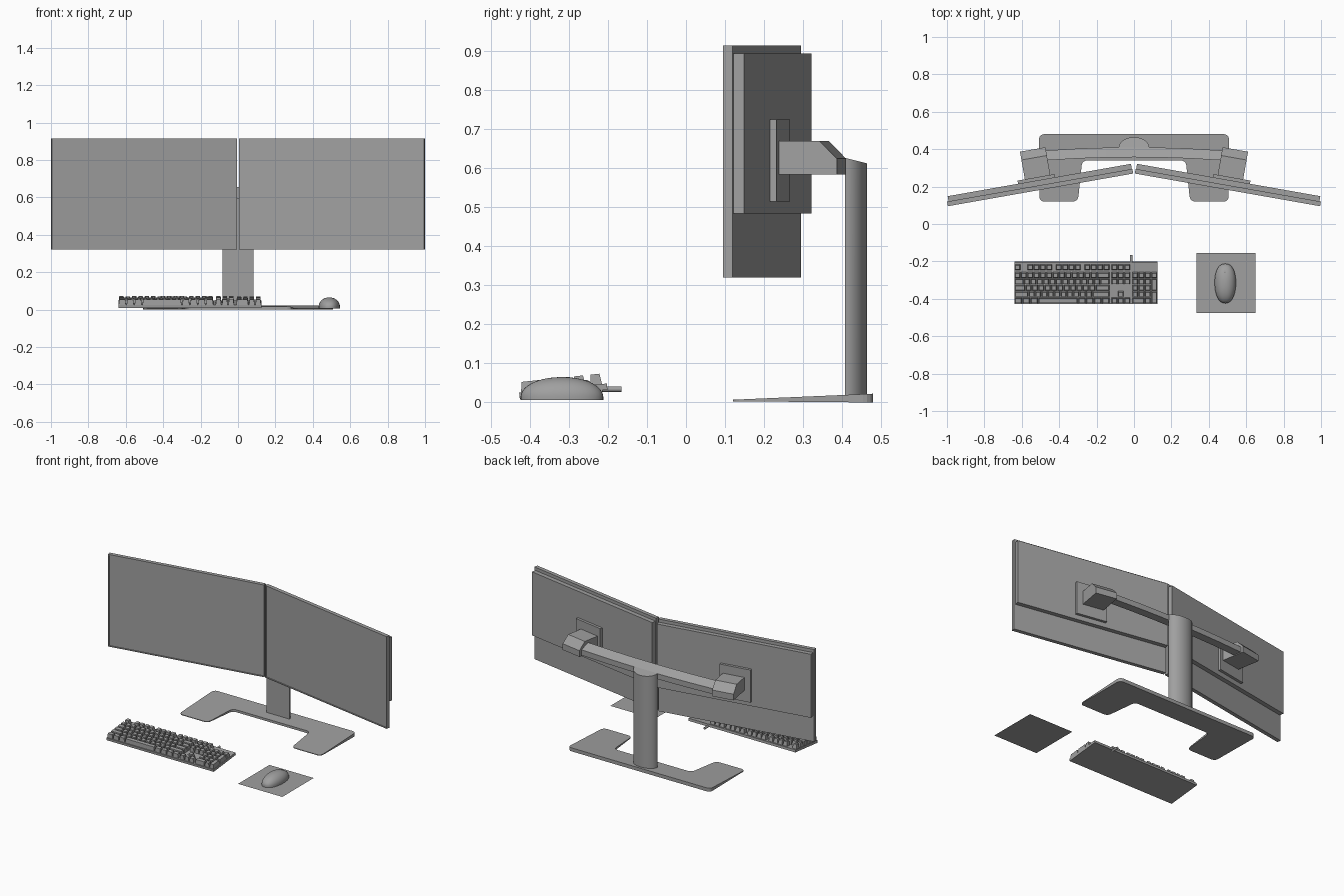
import bpy, bmesh
from math import sin, cos, pi, radians
from mathutils import Matrix

if "Cube" in bpy.data.objects:
    bpy.data.objects.remove(bpy.data.objects["Cube"])

dark = bpy.data.materials.new("dark_grey")
dark.diffuse_color = (0.35, 0.35, 0.35, 1)
dark.use_nodes = True
dark.node_tree.nodes["Principled BSDF"].inputs["Base Color"].default_value = dark.diffuse_color


def finish(name, bm, mirror=False, smooth=False):
    bmesh.ops.recalc_face_normals(bm, faces=bm.faces[:])
    me = bpy.data.meshes.new(name)
    bm.to_mesh(me)
    bm.free()
    me.materials.append(dark)
    if smooth:
        me.shade_smooth()
        me.set_sharp_from_angle(angle=radians(35))
    ob = bpy.data.objects.new(name, me)
    bpy.context.collection.objects.link(ob)
    if mirror:
        ob.modifiers.new("mirror", 'MIRROR').use_mirror_merge = False
    return ob


def loft(bm, rings):
    """Join equal closed rings of points with quads and cap the ends."""
    vr = [[bm.verts.new(p) for p in r] for r in rings]
    n = len(vr[0])
    for a, b in zip(vr, vr[1:]):
        for i in range(n):
            j = (i + 1) % n
            bm.faces.new((a[i], a[j], b[j], b[i]))
    bm.faces.new(vr[0])
    bm.faces.new(vr[-1])


def box(bm, x0, x1, y0, y1, z0, z1, taper=0.0):
    def ring(z, t):
        return [(x0 + t, y0 + t, z), (x1 - t, y0 + t, z), (x1 - t, y1 - t, z), (x0 + t, y1 - t, z)]
    loft(bm, [ring(z0, 0), ring(z1, taper)])


# Local frame of the right monitor, angled inward and mirrored to the left
MON = Matrix.Translation((0.5025, 0.182, 0)) @ Matrix.Rotation(radians(-10), 4, 'Z')


def finish_monitor(name, bm):
    bm.transform(MON)
    return finish(name, bm, mirror=True)


# Screen panels with recessed display
bm = bmesh.new()
box(bm, -0.506, 0.5, 0, 0.025, 0.32, 0.915)
bmesh.ops.recalc_face_normals(bm, faces=bm.faces[:])
front = [f for f in bm.faces if f.normal.y < -0.9]
bmesh.ops.inset_region(bm, faces=front, thickness=0.008, depth=0)
bmesh.ops.inset_region(bm, faces=front, thickness=0.001, depth=-0.004)
finish_monitor("screen_panel", bm)

# Thicker rear housings
bm = bmesh.new()
box(bm, -0.503, 0.492, 0.025, 0.053, 0.485, 0.895)
finish_monitor("rear_housing", bm)

# Mount plates
bm = bmesh.new()
box(bm, -0.09, 0.11, 0.053, 0.07, 0.515, 0.725)
finish_monitor("mount_plate", bm)

# Mount heads with sloping back
prof = [(0.07, 0.585), (0.22, 0.585), (0.22, 0.625), (0.175, 0.67), (0.07, 0.67)]
bm = bmesh.new()
loft(bm, [[(x, y, z) for y, z in prof] for x in (-0.068, 0.07)])
finish_monitor("mount_head", bm)

# Crossbar, gently bowed
prof = [(0.357, 0.59), (0.41, 0.59), (0.41, 0.625), (0.357, 0.655)]
bm = bmesh.new()
loft(bm, [[(x, y - 0.075 * x * x, z) for y, z in prof]
          for x in (-0.48, -0.3, -0.15, 0, 0.15, 0.3, 0.48)])
finish("crossbar", bm)

# Column: flat front, rounded back, sloping top
sec = [(0.082 * cos(pi * i / 20), 0.408 + 0.056 * sin(pi * i / 20)) for i in range(21)]
bm = bmesh.new()
loft(bm, [[(x, y, 0.012) for x, y in sec],
          [(x, y, 0.627 - 0.25 * (y - 0.408)) for x, y in sec]])
finish("column", bm, smooth=True)

# U-shaped foot, thinner at the front
half = [(0.508, 0.48), (0.506, 0.12), (0.30, 0.12), (0.277, 0.34)]
out = half + [(-x, y) for x, y in reversed(half)]
bm = bmesh.new()
loft(bm, [[(x, y, z) for x, y in out] for z in (0, 0.02)])
up = [e for e in bm.edges if abs(e.verts[0].co.z - e.verts[1].co.z) > 0.01]
bmesh.ops.bevel(bm, geom=up, offset=0.026, segments=4, profile=0.5, affect='EDGES')
for v in bm.verts:
    v.co.z = 0.007 + 0.043 * (v.co.y - 0.12) if v.co.z > 0.01 else 0.003 * (0.48 - v.co.y) / 0.36
finish("foot", bm)

# Keyboard frame: front edge origin, tilted up toward the rear
U = 0.034
KB = Matrix.Translation((-0.64, -0.426, 0.009)) @ Matrix.Rotation(radians(6), 4, 'X')
bm = bmesh.new()
box(bm, 0, 0.765, 0, 0.226, 0, 0.016)
bm.transform(KB)
finish("keyboard_body", bm)

# Keys: (row, start column, list of widths); row 5.25 is the function row
rows = [
    (0, 0, [1.25, 1.25, 1.25, 6.25, 1.25, 1.25, 1.25, 1.25]),
    (1, 0, [2.25] + [1] * 10 + [2.75]),
    (2, 0, [1.75] + [1] * 11 + [2.25]),
    (3, 0, [1.5] + [1] * 12 + [1.5]),
    (4, 0, [1] * 13 + [2]),
    (5.25, 0, [1]), (5.25, 2, [1] * 4), (5.25, 6.5, [1] * 4), (5.25, 11, [1] * 4),
    (0, 15.25, [1] * 3), (1, 16.25, [1]), (3, 15.25, [1] * 3), (4, 15.25, [1] * 3),
    (5.25, 15.25, [1] * 3),
    (0, 18.5, [2, 1]), (1, 18.5, [1] * 3), (2, 18.5, [1] * 3), (3, 18.5, [1] * 3),
    (4, 18.5, [1] * 4),
]
keys = [(r, c + sum(ws[:i]), w, 1) for r, c, ws in rows for i, w in enumerate(ws)]
keys += [(0, 21.5, 1, 2), (2, 21.5, 1, 2)]
bm = bmesh.new()
g = 0.002
for r, c, w, h in keys:
    x, y = c * U, 0.003 + r * U
    box(bm, x + g, x + w * U - g, y + g, y + h * U - g, 0.016, 0.043, 0.0038)
bm.transform(KB)
finish("keys", bm)

# Keyboard cable stub
bm = bmesh.new()
loft(bm, [[(-0.015 + 0.007 * cos(a * pi / 6), y, 0.034 + 0.007 * sin(a * pi / 6))
           for a in range(12)] for y in (-0.215, -0.165)])
finish("cable_stub", bm, smooth=True)

# Mouse pad: single thin sheet
bm = bmesh.new()
bm.faces.new([bm.verts.new(p) for p in
              [(0.333, -0.475, 0.006), (0.649, -0.475, 0.006),
               (0.649, -0.155, 0.006), (0.333, -0.155, 0.006)]])
finish("mouse_pad", bm)

# Mouse: domed shell, slightly wider at the front
N, M = 40, 12


def mouse_ring(k):
    t = k / M * pi / 2 * 0.97
    s, z = cos(t) ** 0.95, 0.014 + 0.051 * sin(t)
    pts = []
    for i in range(N):
        a = 2 * pi * i / N
        cx, sy = cos(a), sin(a)
        px = abs(cx) ** 0.85 * (1 if cx > 0 else -1)
        py = abs(sy) ** 0.95 * (1 if sy > 0 else -1)
        pts.append((0.488 + (0.057 + 0.002 * py) * px * s, -0.318 + 0.106 * py * s, z))
    return pts


bm = bmesh.new()
rings = [mouse_ring(k) for k in range(M + 1)]
loft(bm, [[(x, y, 0.0065) for x, y, z in rings[0]]] + rings)
finish("mouse_shell", bm, smooth=True)

# Scroll wheel
bm = bmesh.new()
loft(bm, [[(x, -0.257 + 0.014 * cos(a * pi / 10), 0.044 + 0.014 * sin(a * pi / 10))
           for a in range(20)] for x in (0.481, 0.493)])
finish("scroll_wheel", bm, smooth=True)
